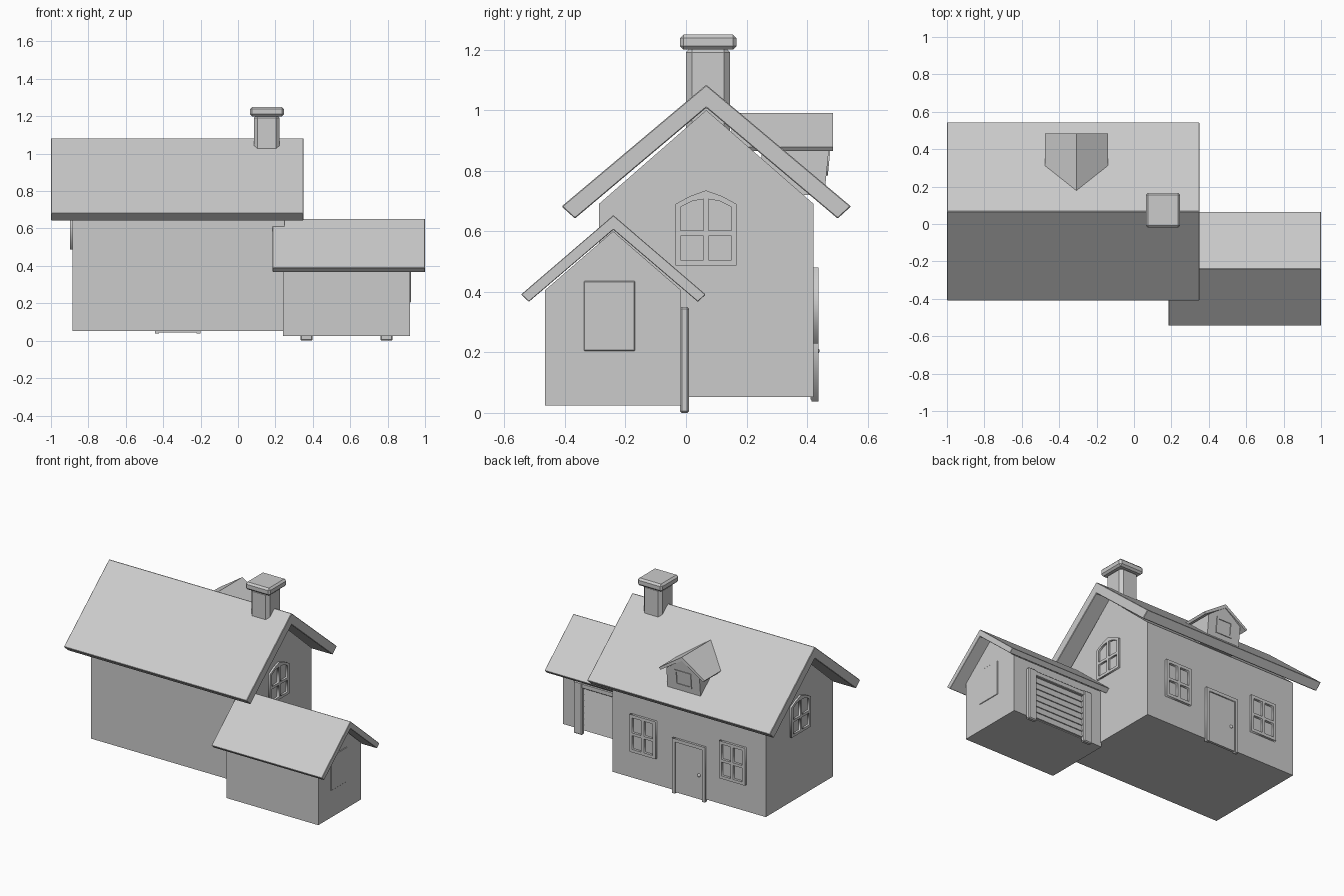
import bpy, bmesh
from mathutils import Matrix, Vector

if "Cube" in bpy.data.objects:
    bpy.data.objects.remove(bpy.data.objects["Cube"])


def finish(name, bm, bevel=0.0, segments=1):
    bmesh.ops.recalc_face_normals(bm, faces=bm.faces)
    me = bpy.data.meshes.new(name)
    bm.to_mesh(me)
    bm.free()
    ob = bpy.data.objects.new(name, me)
    bpy.context.collection.objects.link(ob)
    if bevel:
        m = ob.modifiers.new("edge_bevel", 'BEVEL')
        m.width = bevel
        m.segments = segments
    return ob


def prism(name, pts, axis, a, b, bevel=0.0):
    """Extrude a (y,z) profile along x, or an (x,z) profile along y."""
    bm = bmesh.new()
    place = (lambda p, t: (t, p[0], p[1])) if axis == 'x' else (lambda p, t: (p[0], t, p[1]))
    face = bm.faces.new([bm.verts.new(place(p, a)) for p in pts])
    geom = bmesh.ops.extrude_face_region(bm, geom=[face])["geom"]
    shift = Vector((b - a, 0, 0)) if axis == 'x' else Vector((0, b - a, 0))
    bmesh.ops.translate(bm, vec=shift, verts=[v for v in geom if isinstance(v, bmesh.types.BMVert)])
    return finish(name, bm, bevel)


def box(name, x, y, z, bevel=0.0):
    return prism(name, rect(x[0], x[1], z[0], z[1]), 'y', y[0], y[1], bevel)


def rect(a0, a1, b0, b1):
    return [(a0, b0), (a1, b0), (a1, b1), (a0, b1)]


def house_profile(y0, y1, base, eave, apex):
    return [(y0, base), (y1, base), (y1, eave), ((y0 + y1) / 2, apex), (y0, eave)]


def chevron(mid, top, inner, out, edge, low_out, low):
    """Gable roof cross-section: outer apex, outer eaves, lower eave corners, inner apex."""
    return [(mid, top), (mid + out, edge), (mid + low_out, low), (mid, inner),
            (mid - low_out, low), (mid - out, edge)]


def frame(name, loops, axis, pos, depth):
    """Flat frame: first loop is the outline, the others are openings."""
    cu = bpy.data.curves.new(name, 'CURVE')
    cu.dimensions = '2D'
    cu.fill_mode = 'BOTH'
    cu.extrude = depth / 2
    for loop in loops:
        sp = cu.splines.new('POLY')
        sp.points.add(len(loop) - 1)
        for p, (u, v) in zip(sp.points, loop):
            p.co = (u, v, 0, 1)
        sp.use_cyclic_u = True
    tmp = bpy.data.objects.new(name + "_curve", cu)
    bpy.context.collection.objects.link(tmp)
    dg = bpy.context.evaluated_depsgraph_get()
    me = bpy.data.meshes.new_from_object(tmp.evaluated_get(dg))
    bpy.data.objects.remove(tmp)
    if axis == 'x':
        mat = Matrix(((0, 0, 1, pos), (1, 0, 0, 0), (0, 1, 0, 0), (0, 0, 0, 1)))
    else:
        mat = Matrix(((1, 0, 0, 0), (0, 0, -1, pos), (0, 1, 0, 0), (0, 0, 0, 1)))
    bm = bmesh.new()
    bm.from_mesh(me)
    bm.transform(mat)
    bmesh.ops.remove_doubles(bm, verts=bm.verts, dist=1e-4)
    return finish(name, bm)


# Main house walls and roof
prism("main_walls", house_profile(-0.288, 0.422, 0.053, 0.69, 1.0), 'x', -0.885, 0.249)
prism("main_roof", chevron(0.067, 1.084, 1.008, 0.478, 0.682, 0.434, 0.642),
      'x', -1.0, 0.35, 0.003)

# Garage walls and roof
prism("garage_walls", house_profile(-0.466, -0.016, 0.025, 0.405, 0.6), 'x', 0.24, 0.92)
prism("garage_roof", chevron(-0.24, 0.653, 0.605, 0.305, 0.391, 0.279, 0.367),
      'x', 0.185, 1.0, 0.002)
box("garage_side_panel", (0.91, 0.924), (-0.337, -0.169), (0.205, 0.435), 0.002)

# Chimney
box("chimney_shaft", (0.085, 0.223), (0.0, 0.145), (0.9, 1.21), 0.019)
box("chimney_cap", (0.064, 0.246), (-0.02, 0.167), (1.2, 1.25), 0.012)

# Gable windows on both ends
ym = 0.066
outline = [(ym - .101, .487), (ym + .101, .487), (ym + .101, .69), (ym + .053, .716),
           (ym, .735), (ym - .053, .716), (ym - .101, .69)]
loops = [outline]
for s in (-1, 1):
    loops.append([(ym + s * u, v) for u, v in rect(.009, .084, .505, .584)])
    loops.append([(ym + s * u, v) for u, v in [(.009, .602), (.084, .602), (.084, .68), (.045, .7), (.009, .706)]])
for side, x in (("right", 0.252), ("left", -0.888)):
    frame("gable_window_" + side, loops, 'x', x, 0.02)

# Back windows either side of the door
for side, cx in (("right", 0.015), ("left", -0.645)):
    loops = [rect(cx - .096, cx + .096, .23, .48)]
    for s in (-1, 1):
        for z0, z1 in ((.25, .342), (.36, .46)):
            loops.append([(cx + s * u, v) for u, v in rect(.01, .076, z0, z1)])
    frame("back_window_" + side, loops, 'y', 0.428, 0.02)

# Back door with frame and knob
dx = -0.323
frame("door_frame", [[(dx - .122, .038), (dx - .122, .405), (dx + .122, .405), (dx + .122, .038),
                      (dx + .1, .038), (dx + .1, .383), (dx - .1, .383), (dx - .1, .038)]],
      'y', 0.426, 0.022)
box("door", (dx - .1, dx + .1), (0.412, 0.429), (0.045, 0.383))
bm = bmesh.new()
bmesh.ops.create_uvsphere(bm, u_segments=12, v_segments=8, radius=0.011,
                          matrix=Matrix.Translation((dx - .075, 0.43, 0.205)))
knob = finish("door_knob", bm)
for p in knob.data.polygons:
    p.use_smooth = True

# Garage door: posts, lintel and slats
for side, cx in (("left", 0.366), ("right", 0.794)):
    box("garage_post_" + side, (cx - .032, cx + .032), (-0.02, 0.01), (0.0, 0.35), 0.006)
box("garage_lintel", (0.39, 0.77), (-0.02, 0.006), (0.312, 0.345), 0.004)
n, z0, z1 = 7, 0.03, 0.312
h = (z1 - z0) / n
for i in range(n):
    z = z0 + i * h
    prism("garage_slat_%d" % (i + 1), [(-.02, z), (-.004, z), (-.011, z + h), (-.02, z + h)],
          'x', 0.39, 0.77)

# Dormer: roof, leaning front wall and window
mx = -0.308
prism("dormer_roof", chevron(mx, 0.99, 0.965, 0.168, 0.878, 0.158, 0.865), 'y', 0.15, 0.485)
body = prism("dormer_walls", house_profile(mx - .122, mx + .122, 0.72, 0.884, 0.968), 'y', 0.25, 0.46)
win = frame("dormer_window", [rect(mx - .06, mx + .06, .785, .89),
                              rect(mx - .047, mx + .047, .798, .877)], 'y', 0.46, 0.01)
for ob in (body, win):
    for v in ob.data.vertices:
        if v.co.y > 0.4:
            v.co.y += (v.co.z - 0.75) * 0.1
